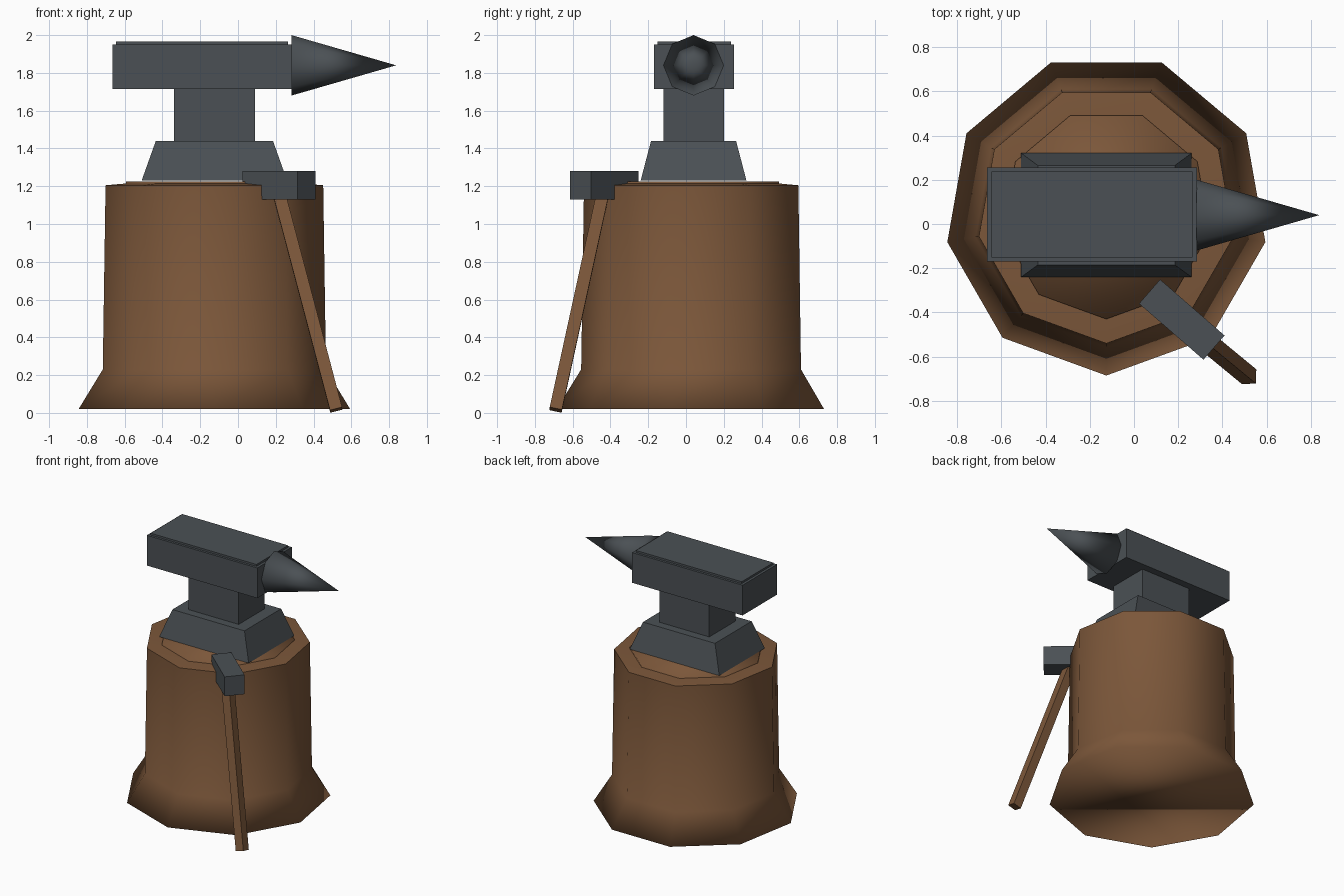
import bpy, bmesh, math
from mathutils import Vector

if "Cube" in bpy.data.objects:
    bpy.data.objects.remove(bpy.data.objects["Cube"])


def material(name, rgb):
    m = bpy.data.materials.new(name)
    m.diffuse_color = (*rgb, 1)
    m.use_nodes = True
    m.node_tree.nodes["Principled BSDF"].inputs["Base Color"].default_value = m.diffuse_color
    return m


WOOD = material("brown wood", (0.20, 0.095, 0.042))
STEEL = material("dark steel", (0.07, 0.081, 0.09))
CX, CY = -0.125, 0.045  # shared centre of the stump and anvil


def finish(name, bm, mat, smooth=False):
    bmesh.ops.recalc_face_normals(bm, faces=bm.faces[:])
    for f in bm.faces:
        f.smooth = smooth
    me = bpy.data.meshes.new(name)
    bm.to_mesh(me)
    bm.free()
    me.materials.append(mat)
    ob = bpy.data.objects.new(name, me)
    bpy.context.collection.objects.link(ob)
    return ob


def loft(name, rings, mat, sharp_rings=(), smooth=True):
    """Skin a list of closed rings of points and cap both ends."""
    bm = bmesh.new()
    loops = [[bm.verts.new(p) for p in ring] for ring in rings]
    n = len(loops[0])
    for a, b in zip(loops, loops[1:]):
        for i in range(n):
            j = (i + 1) % n
            bm.faces.new((a[i], a[j], b[j], b[i]))
    bm.faces.new(loops[0])
    bm.faces.new(loops[-1])
    for k in sharp_rings:
        for i in range(n):
            bm.edges.get((loops[k][i], loops[k][(i + 1) % n])).smooth = False
    return finish(name, bm, mat, smooth)


def nonagon(r, z):
    angles = [math.radians(-90 + 40 * i) for i in range(9)]
    return [(CX + r * math.cos(a), CY + r * math.sin(a), z) for a in angles]


def rect(x0, x1, y0, y1, z):
    return [(x0, y0, z), (x1, y0, z), (x1, y1, z), (x0, y1, z)]


def block(name, bottom, top, mat=STEEL):
    return loft(name, [rect(*bottom), rect(*top)], mat, smooth=False)


# Stump: flared foot, nearly straight trunk, crisp rim
loft("stump", [nonagon(0.73, 0.02), nonagon(0.60, 0.23),
               nonagon(0.585, 1.205), nonagon(0.47, 1.215)], WOOD, (2,))
# Raised cut face on top of the stump
loft("stump_cut_face", [nonagon(0.475, 1.17), nonagon(0.475, 1.226)], WOOD)

# Anvil: tapered foot, waist, body and thin top plate
block("anvil_foot", (-0.51, 0.26, -0.24, 0.32, 1.23),
      (-0.435, 0.185, -0.185, 0.265, 1.44))
block("anvil_waist", (-0.34, 0.09, -0.12, 0.20, 1.43),
      (-0.34, 0.09, -0.12, 0.20, 1.73))
block("anvil_body", (-0.665, 0.285, -0.17, 0.255, 1.715),
      (-0.665, 0.285, -0.17, 0.255, 1.95))
block("anvil_top_plate", (-0.645, 0.265, -0.152, 0.237, 1.94),
      (-0.645, 0.265, -0.152, 0.237, 1.965))

# Horn: eight-sided cone pointing along +x
bm = bmesh.new()
tip = bm.verts.new((0.837, 0.04, 1.84))
base = [bm.verts.new((0.283, 0.04 + 0.16 * math.cos(math.pi * i / 4),
                      1.84 + 0.16 * math.sin(math.pi * i / 4))) for i in range(8)]
for i in range(8):
    bm.faces.new((base[i], base[(i + 1) % 8], tip))
bm.faces.new(base)
finish("anvil_horn", bm, STEEL, True)

# Hammer head, resting on the rim
head = block("hammer_head", (-0.193, 0.193, -0.0725, 0.0725, -0.075),
             (-0.193, 0.193, -0.0725, 0.0725, 0.075))
head.location = (0.216, -0.432, 1.205)
head.rotation_euler.z = math.radians(-41)

# Hammer handle, leaning from the ground up to the head
low, high = Vector((0.52, -0.69, 0.016)), Vector((0.207, -0.432, 1.2))
length, h = (high - low).length, 0.033
handle = block("hammer_handle", (-h, h, -h, h, 0), (-h, h, -h, h, length), WOOD)
handle.location = low
handle.rotation_mode = 'QUATERNION'
handle.rotation_quaternion = Vector((0, 0, 1)).rotation_difference(high - low)
